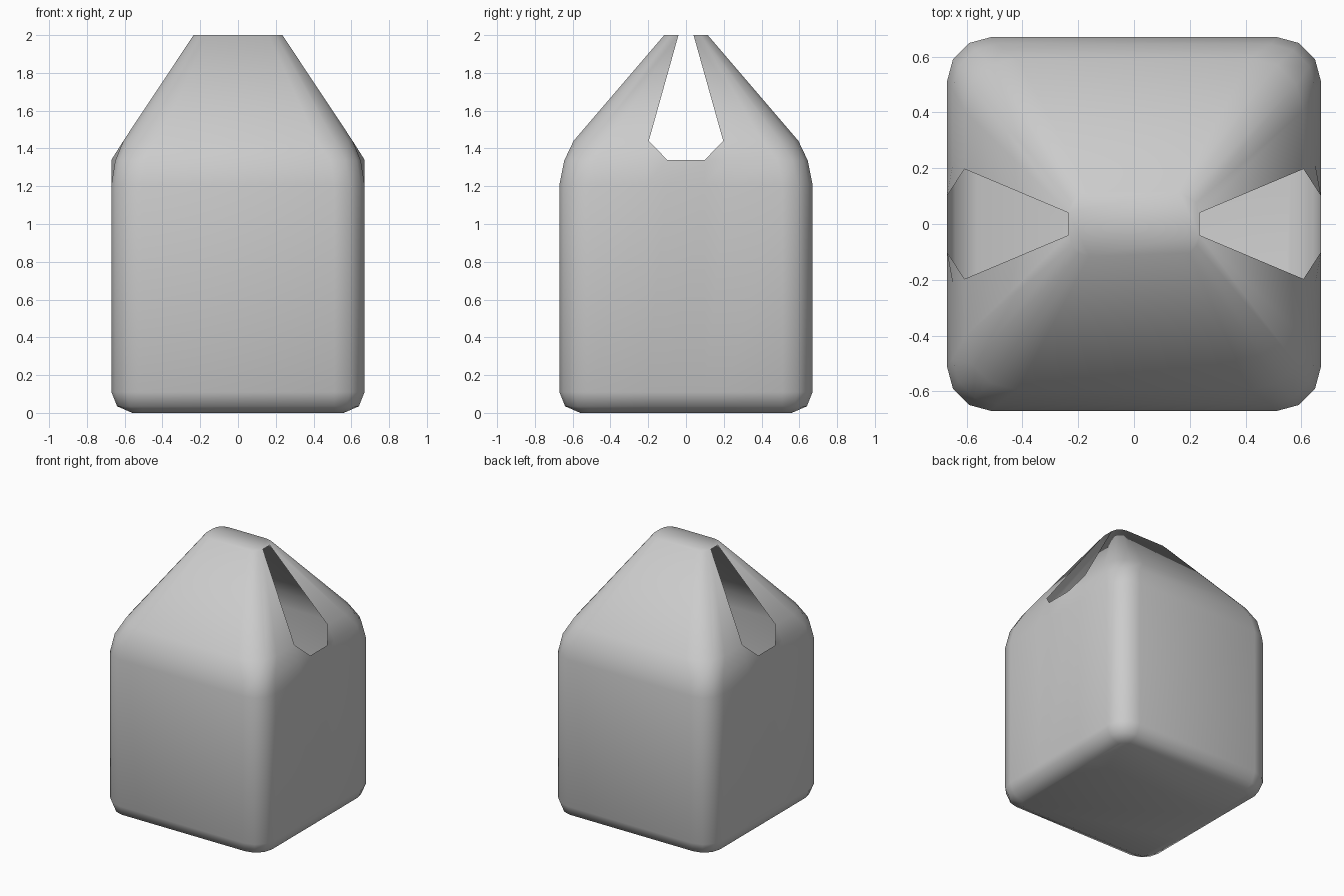
import bpy, bmesh
from math import cos, sin, pi

if "Cube" in bpy.data.objects:
    bpy.data.objects.remove(bpy.data.objects["Cube"])

# Rounded-square levels: z, half x, half y, corner radius, opening x, opening z, opening half width, guide half width
LEVELS = [
    (0.00, 0.56, 0.56, 0.05, 0.56, 0.00, 0.10, 0.21),
    (0.035, 0.64, 0.64, 0.13, 0.64, 0.035, 0.10, 0.21),
    (0.11, 0.67, 0.67, 0.16, 0.67, 0.11, 0.10, 0.21),
    (1.21, 0.67, 0.67, 0.16, 0.67, 1.21, 0.10, 0.21),
    (1.335, 0.65, 0.645, 0.16, 0.67, 1.34, 0.10, 0.21),
    (1.44, 0.607, 0.595, 0.19, 0.607, 1.44, 0.197, 0.197),
    (2.00, 0.235, 0.115, 0.075, 0.235, 2.00, 0.04, 0.04),
]
SEG = 3


def ring(z, hx, hy, r, ox, oz, ow, gw):
    """Half outline on +x from front to back, then turned round for -x."""
    def arc(a0, sy):
        return [(hx - r + r * cos(a0 + i * pi / 2 / SEG),
                 sy * (hy - r) + r * sin(a0 + i * pi / 2 / SEG), z)
                for i in range(SEG + 1)]
    half = arc(-pi / 2, -1)
    half += [(hx, -gw, z), (ox, -ow, oz), (ox, ow, oz), (hx, gw, z)]
    half += arc(0, 1)
    return half + [(-x, -y, h) for x, y, h in half]


# Carton shell: loft the levels, leaving the two side openings out
bm = bmesh.new()
rings = [[bm.verts.new(p) for p in ring(*lv)] for lv in LEVELS]
n = len(rings[0])
gap = SEG + 2
for k in range(len(rings) - 1):
    for i in range(n):
        if k >= 4 and i % (n // 2) == gap:
            continue
        j = (i + 1) % n
        bm.faces.new((rings[k][i], rings[k][j], rings[k + 1][j], rings[k + 1][i]))
bm.faces.new(list(reversed(rings[0])))
bm.faces.new(rings[-1])
bmesh.ops.remove_doubles(bm, verts=bm.verts[:], dist=0.0005)
bmesh.ops.recalc_face_normals(bm, faces=bm.faces[:])
for f in bm.faces:
    f.smooth = True

mesh = bpy.data.meshes.new("carton_shell")
bm.to_mesh(mesh)
bm.free()
carton = bpy.data.objects.new("carton_shell", mesh)
bpy.context.collection.objects.link(carton)
